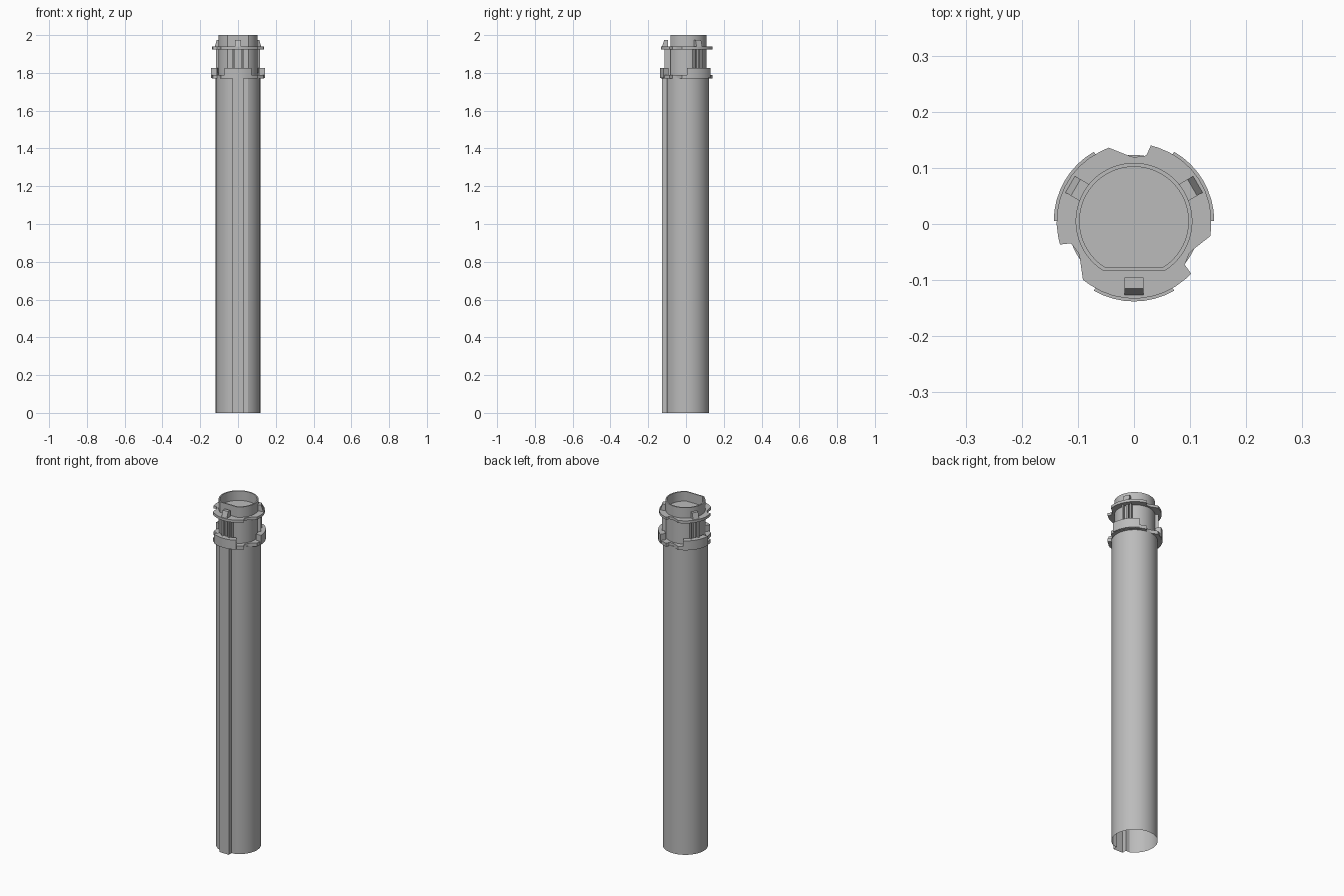
import bpy, bmesh, math
from mathutils import Matrix, Vector

cube = bpy.data.objects.get("Cube")
if cube:
    bpy.data.objects.remove(cube, do_unlink=True)

CY = 0.005                      # axis of the round parts
CLIP_ANGLES = (-90, 30, 150)    # three-fold features

grey = bpy.data.materials.new("plain_grey")
grey.use_nodes = True
colour = (0.5, 0.5, 0.5, 1)
grey.diffuse_color = colour
grey.node_tree.nodes["Principled BSDF"].inputs["Base Color"].default_value = colour


def finish(name, bm):
    mesh = bpy.data.meshes.new(name)
    bm.to_mesh(mesh)
    bm.free()
    mesh.materials.append(grey)
    mesh.shade_smooth()
    mesh.set_sharp_from_angle(angle=math.radians(25))
    obj = bpy.data.objects.new(name, mesh)
    bpy.context.collection.objects.link(obj)
    return obj


def arc(r, a0, a1, n):
    """Points about the axis, angles in degrees."""
    angles = [math.radians(a0 + (a1 - a0) * i / n) for i in range(n + 1)]
    return [(r * math.cos(a), CY + r * math.sin(a)) for a in angles]


def keyed(r, flat, key_half=0, key_y=0):
    """Circle with a flat front and an optional square key on the flat."""
    a = math.degrees(math.asin((flat - CY) / r))
    pts = arc(r, a, 180 - a, 64)
    if key_half:
        pts += [(-key_half, flat), (-key_half, key_y), (key_half, key_y), (key_half, flat)]
    return pts


def ring(bm, outline, z):
    return [bm.verts.new((x, y, z)) for x, y in outline]


def bridge(bm, low, high):
    for i in range(len(low)):
        j = (i + 1) % len(low)
        bm.faces.new((low[i], low[j], high[j], high[i]))


def prism(name, outline, z0, z1, bottom=True):
    bm = bmesh.new()
    low, high = ring(bm, outline, z0), ring(bm, outline, z1)
    bridge(bm, low, high)
    bm.faces.new(high)
    if bottom:
        bm.faces.new(low[::-1])
    return finish(name, bm)


def radial_block(name, angle, profile, t0, t1):
    """Extrude a (radius, height) profile sideways and turn it about the axis."""
    bm = bmesh.new()
    sides = [[bm.verts.new((r, t, z)) for r, z in profile] for t in (t0, t1)]
    bridge(bm, *sides)
    bm.faces.new(sides[0][::-1])
    bm.faces.new(sides[1])
    bmesh.ops.recalc_face_normals(bm, faces=bm.faces)
    turn = Matrix.Translation(Vector((0, CY, 0))) @ Matrix.Rotation(math.radians(angle), 4, 'Z')
    bm.transform(turn)
    return finish(name, bm)


# Long thin-walled tube, open below, with a square key along the front
prism("long_tube", keyed(0.118, -0.10, 0.03, -0.127), 0, 1.775, bottom=False)

# Neck with its front key, and the hollow rim above it
prism("neck", keyed(0.104, -0.083, 0.03, -0.10), 1.77, 1.94)
bm = bmesh.new()
outer, inner = keyed(0.104, -0.083), keyed(0.097, -0.077)
levels = [ring(bm, outer, 1.93), ring(bm, outer, 2.0), ring(bm, inner, 2.0), ring(bm, inner, 1.945)]
for low, high in zip(levels, levels[1:]):
    bridge(bm, low, high)
bm.faces.new(levels[-1])
finish("top_rim", bm)

# Notched flanges: one thin at the top of the neck, one under the collar
notch = [(0.03, 0.135), (0.022, 0.117), (0, 0.114), (-0.01, 0.117), (-0.045, 0.131)]
flange = []
for turn in (0, 120, 240):
    c, s = math.cos(math.radians(turn)), math.sin(math.radians(turn))
    flange += [(x * c - y * s, CY + x * s + y * c) for x, y in notch]
    flange += arc(0.138, 115 + turn, 192 + turn, 8)
prism("upper_flange", flange, 1.925, 1.94)
prism("lower_flange", flange, 1.77, 1.79)

# Collar segments, clips and ribs repeated three times
for number, angle in enumerate(CLIP_ANGLES, 1):
    segment = arc(0.143, angle - 30, angle + 30, 8) + arc(0.112, angle + 30, angle - 30, 8)
    prism(f"collar_segment_{number}", segment, 1.772, 1.826)
    radial_block(f"snap_clip_{number}", angle,
                 [(0.1, 1.935), (0.133, 1.935), (0.12, 1.975), (0.1, 1.975)], -0.017, 0.017)
    for side, t in (("left", 0.017), ("right", -0.025)):
        radial_block(f"neck_rib_{side}_{number}", angle,
                     [(0.095, 1.8), (0.12, 1.8), (0.12, 1.93), (0.095, 1.93)], t, t + 0.008)
    radial_block(f"neck_spine_{number}", angle,
                 [(0.095, 1.8), (0.112, 1.8), (0.112, 1.93), (0.095, 1.93)], -0.006, 0.006)
